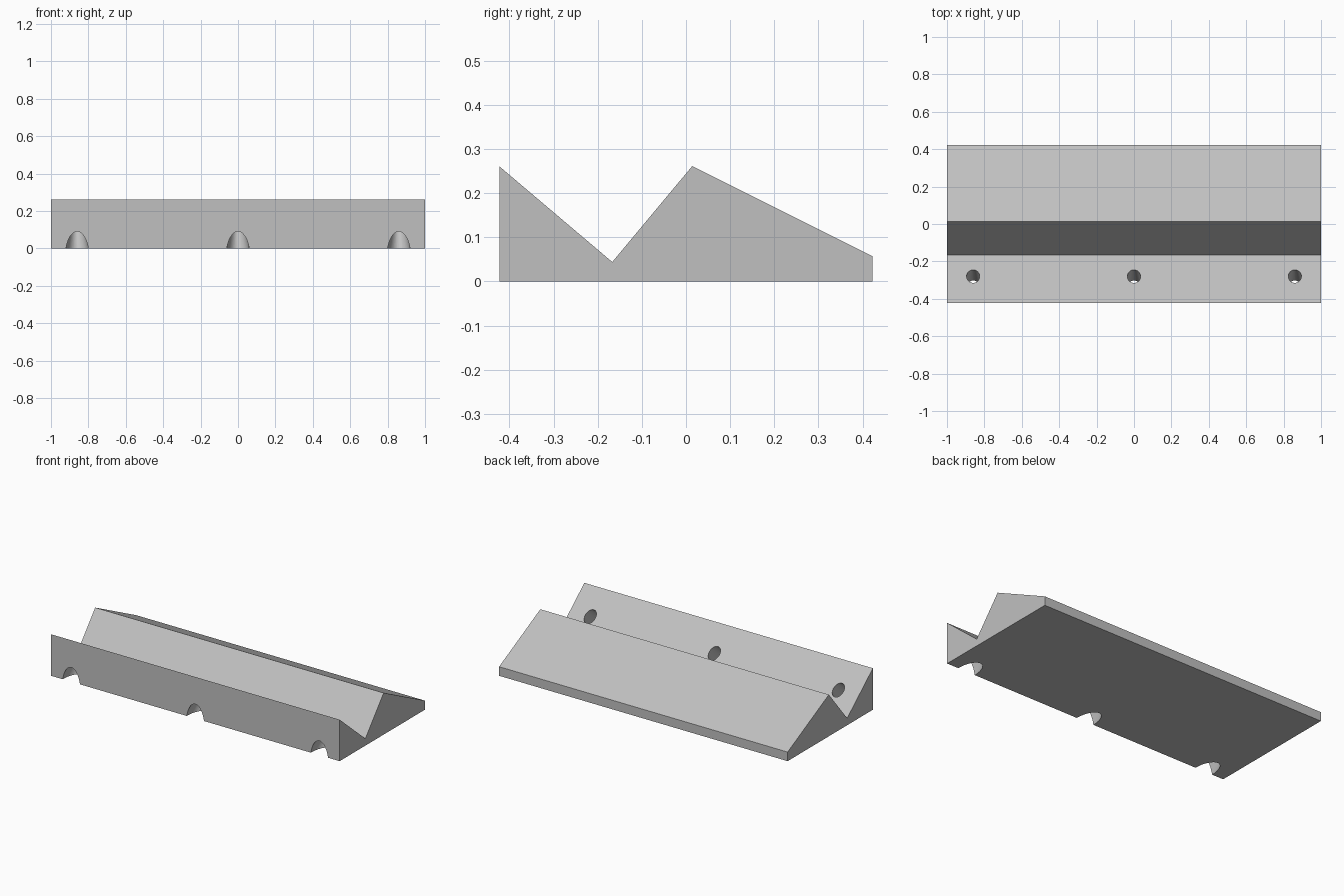
import bpy
import math

cube = bpy.data.objects.get("Cube")
if cube:
    bpy.data.objects.remove(cube, do_unlink=True)

grey = bpy.data.materials.new("light_grey")
grey.use_nodes = True
colour = (0.53, 0.53, 0.53, 1)
grey.diffuse_color = colour
grey.node_tree.nodes["Principled BSDF"].inputs["Base Color"].default_value = colour

FRONT, BACK = -0.422, 0.422
TOP, VALLEY, RIDGE = 0.26, (-0.167, 0.044), (0.014, 0.261)


def loft(name, first, last):
    """Closed solid between two matching rings."""
    n = len(first)
    faces = [(i, (i + 1) % n, n + (i + 1) % n, n + i) for i in range(n)]
    faces += [tuple(reversed(range(n))), tuple(range(n, 2 * n))]
    mesh = bpy.data.meshes.new(name)
    mesh.from_pydata(first + last, [], faces)
    mesh.materials.append(grey)
    obj = bpy.data.objects.new(name, mesh)
    bpy.context.collection.objects.link(obj)
    # Make every face point outward
    bpy.context.view_layer.objects.active = obj
    bpy.ops.object.select_all(action='DESELECT')
    obj.select_set(True)
    bpy.ops.object.mode_set(mode='EDIT')
    bpy.ops.mesh.select_all(action='SELECT')
    bpy.ops.mesh.normals_make_consistent(inside=False)
    bpy.ops.object.mode_set(mode='OBJECT')
    return obj


def slope(y):
    """Height of the front sloping face at y."""
    return TOP + (y - FRONT) * (VALLEY[1] - TOP) / (VALLEY[0] - FRONT)


# Grooved wedge block: side profile carried along x
profile = [(FRONT, 0), (BACK, 0), (BACK, 0.057), RIDGE, VALLEY, (FRONT, TOP)]
block = loft("wedge_block", [(-1, y, z) for y, z in profile],
             [(1, y, z) for y, z in profile])

# Tapered slanting holes from the front bottom edge to the sloping face
SIDES = 40
for cx in (-0.86, 0, 0.86):
    low, high = [], []
    for i in range(SIDES):
        c, s = math.cos(math.tau * i / SIDES), math.sin(math.tau * i / SIDES)
        a = (cx + 0.06 * c, FRONT + 0.12 * s, 0)
        y = -0.28 + 0.035 * s
        b = (cx + 0.035 * c, y, slope(y))
        for ring, t in ((low, -0.1), (high, 1.1)):
            ring.append(tuple(p + (q - p) * t for p, q in zip(a, b)))
    cutter = loft("hole_cutter", low, high)
    cutter.hide_render = True
    cut = block.modifiers.new("hole", 'BOOLEAN')
    cut.operation, cut.solver, cut.object = 'DIFFERENCE', 'EXACT', cutter
    bpy.context.view_layer.objects.active = block
    bpy.ops.object.modifier_apply(modifier=cut.name)
    bpy.data.objects.remove(cutter, do_unlink=True)

# Smooth hole walls, sharp block edges
bpy.ops.object.select_all(action='DESELECT')
block.select_set(True)
bpy.context.view_layer.objects.active = block
bpy.ops.object.shade_smooth_by_angle(angle=math.radians(25))
